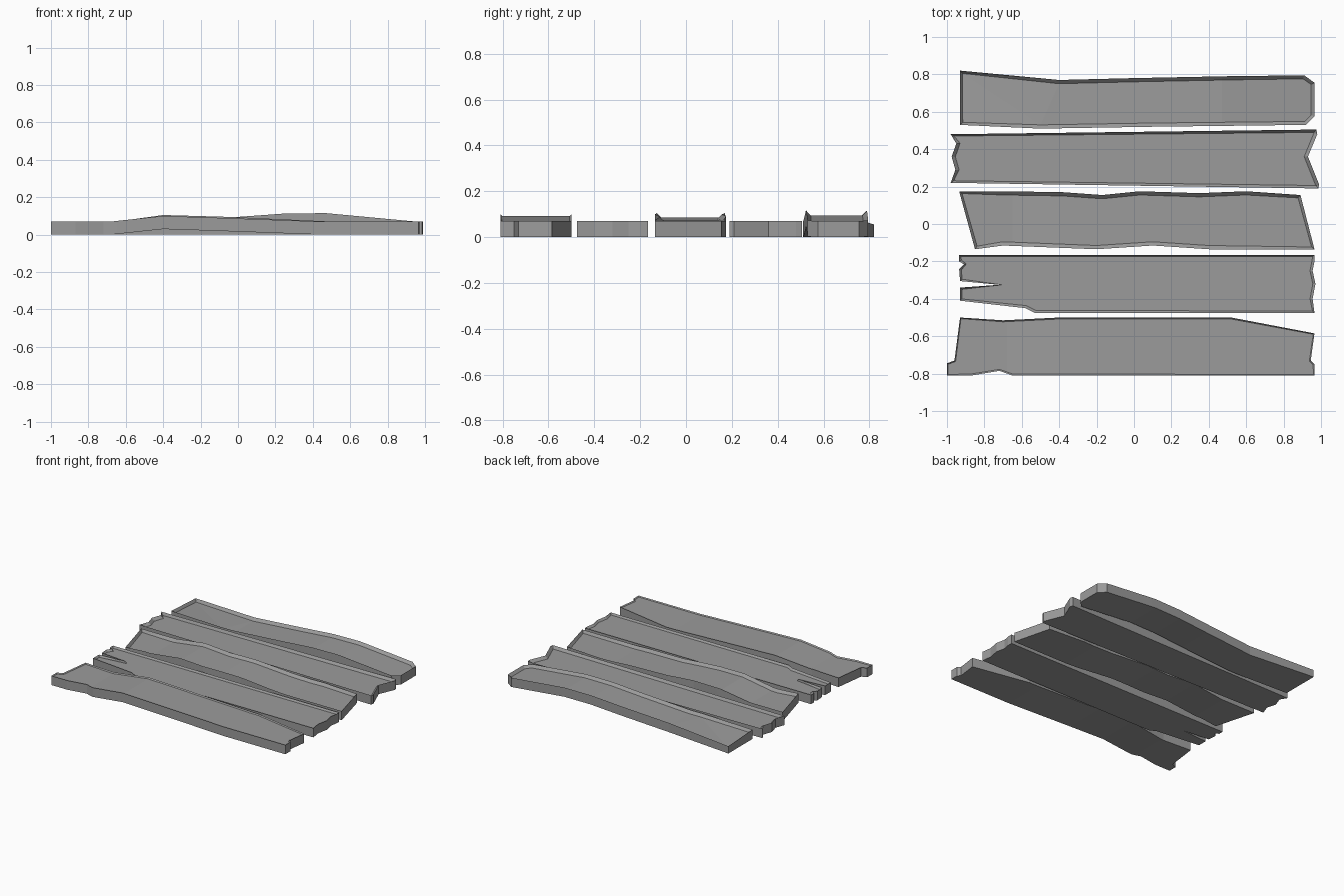
import bpy
import bmesh

cube = bpy.data.objects.get("Cube")
if cube:
    bpy.data.objects.remove(cube)

THICK = 0.07

grey = bpy.data.materials.new("weathered grey")
grey.use_nodes = True
colour = (0.33, 0.33, 0.33, 1)
grey.diffuse_color = colour
grey.node_tree.nodes["Principled BSDF"].inputs["Base Color"].default_value = colour


def lift_at(x, profile):
    """Height of the warp at x, interpolated along the profile."""
    if x <= profile[0][0]:
        return profile[0][1]
    for (xa, za), (xb, zb) in zip(profile, profile[1:]):
        if x <= xb:
            return za + (zb - za) * (x - xa) / (xb - xa)
    return profile[-1][1]


def make_plank(name, outline, chamfer, drop, warp=None, chips=()):
    bm = bmesh.new()
    base = bm.faces.new([bm.verts.new((x, y, 0)) for x, y in outline])
    base.normal_update()
    if base.normal.z > 0:
        base.normal_flip()

    # Raise the outline into a board
    top = bmesh.ops.extrude_face_region(bm, geom=[base], use_keep_orig=True)
    top_face = next(g for g in top["geom"] if isinstance(g, bmesh.types.BMFace))
    rim = list(top_face.verts)
    bmesh.ops.translate(bm, verts=rim, vec=(0, 0, THICK))
    bmesh.ops.recalc_face_normals(bm, faces=bm.faces)

    # Worn upper rim
    bmesh.ops.inset_region(bm, faces=[top_face], thickness=chamfer,
                           use_even_offset=False)
    for v in rim:
        v.co.z -= drop

    # Chipped corners: lower the rim points near each chip
    for cx, cy, depth in chips:
        for v in bm.verts:
            if v.co.z > 0.03 and abs(v.co.x - cx) + abs(v.co.y - cy) < 0.06:
                v.co.z -= depth

    # Bend the board along its length
    if warp:
        for x, _ in warp:
            bmesh.ops.bisect_plane(bm, geom=bm.verts[:] + bm.edges[:] + bm.faces[:],
                                   plane_co=(x, 0, 0), plane_no=(1, 0, 0))
        for v in bm.verts:
            v.co.z += lift_at(v.co.x, warp)

    bmesh.ops.triangulate(bm, faces=bm.faces)
    bmesh.ops.recalc_face_normals(bm, faces=bm.faces)
    mesh = bpy.data.meshes.new(name)
    bm.to_mesh(mesh)
    bm.free()
    mesh.materials.append(grey)
    obj = bpy.data.objects.new(name, mesh)
    bpy.context.collection.objects.link(obj)


# Rear board, rounded at its left end and bowed upward
make_plank("rear_plank", [
    (-.93, .82), (-.4, .77), (0, .78), (.5, .79), (.91, .795), (.965, .755),
    (.965, .575), (.92, .53), (.1, .52), (-.5, .51), (-.93, .53)],
    0.02, 0.02, [(-.4, 0), (0, .025), (.25, .043), (.47, .045), (.95, 0)],
    [(-.93, .82, .015)])

# Second board, notched at both ends
make_plank("rear_middle_plank", [
    (-.98, .48), (.975, .505), (.98, .48), (.93, .36), (.99, .21), (.985, .19),
    (-.98, .22), (-.955, .29), (-.975, .36), (-.95, .43)],
    0.02, 0.02)

# Middle board, slanted ends and wavy sides
make_plank("middle_plank", [
    (-.935, .175), (-.7, .175), (-.38, .17), (-.17, .155), (.03, .175),
    (.35, .165), (.6, .175), (.89, .155), (.965, -.135), (.4, -.135),
    (.1, -.115), (-.2, -.135), (-.45, -.125), (-.7, -.115), (-.85, -.135)],
    0.02, 0.02, [(-.65, 0), (-.4, .035), (-.05, .025), (.5, 0)])

# Fourth board, split at its right end
make_plank("front_middle_plank", [
    (-.935, -.165), (.965, -.165), (.965, -.2), (.955, -.25), (.97, -.32),
    (.955, -.4), (.965, -.475), (-.53, -.475), (-.58, -.45), (-.93, -.41),
    (-.93, -.34), (-.72, -.325), (-.93, -.305), (-.935, -.24), (-.91, -.215),
    (-.935, -.2)],
    0.014, 0.014)

# Front board, broken ends and a raised middle
make_plank("front_plank", [
    (-.93, -.5), (-.7, -.515), (-.4, -.5), (.52, -.5), (.965, -.585),
    (.945, -.73), (.965, -.75), (.965, -.81), (-.65, -.81), (-.72, -.785),
    (-.87, -.81), (-1, -.81), (-1, -.745), (-.96, -.73)],
    0.008, 0.008, [(-.68, 0), (-.4, .03), (-.1, .02), (.45, 0)])
